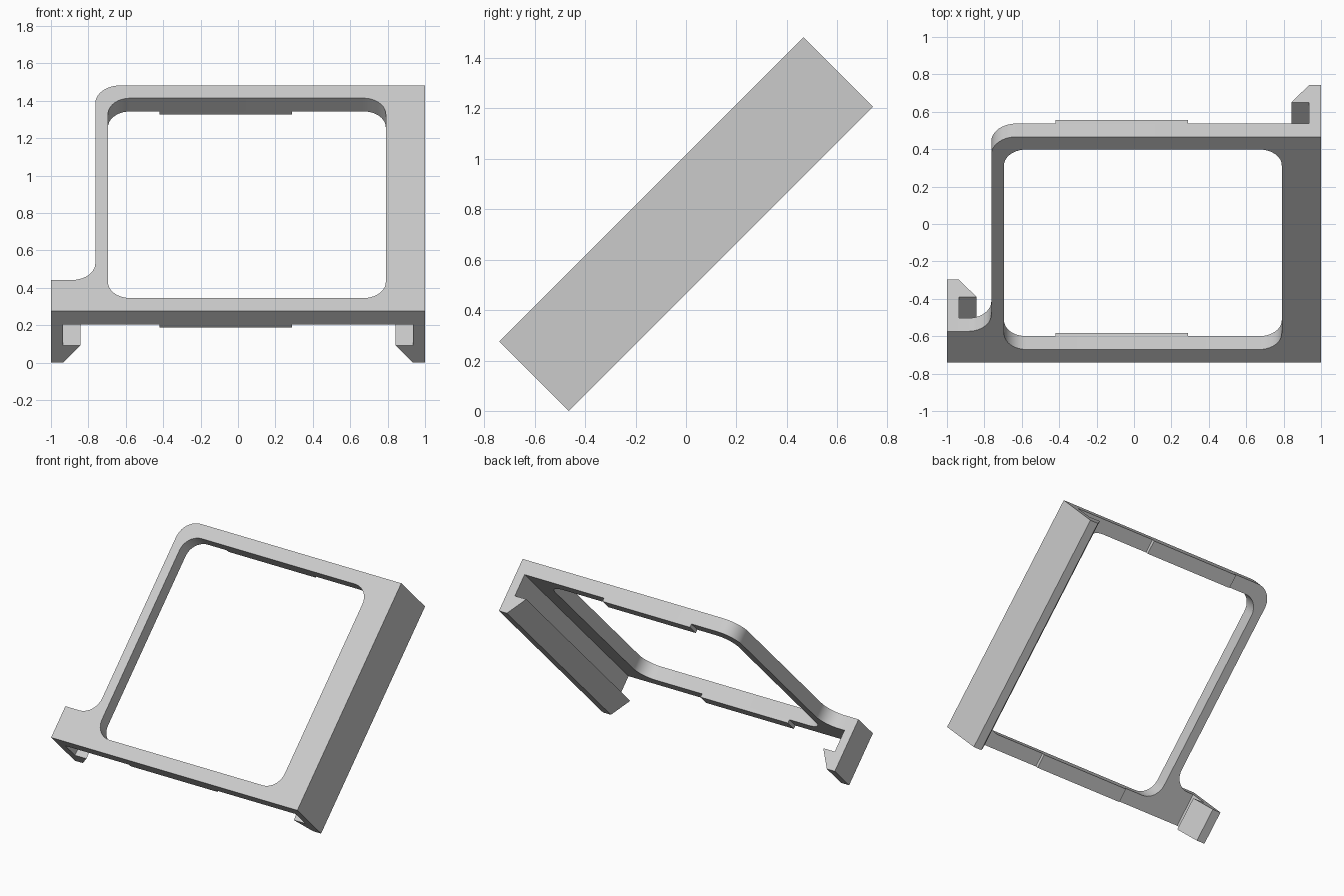
import bpy, bmesh
from math import radians, sin, cos, pi
from mathutils import Vector, Matrix

cube = bpy.data.objects.get("Cube")
if cube:
    bpy.data.objects.remove(cube, do_unlink=True)

LENGTH = 1.706    # frame size along the slope
TAB = 0.235       # length of the small left tab
SHEET = 0.10      # thickness of the flat frame
DEPTH = 0.39      # full depth including hooks
TILT = Matrix.Translation((0, -0.74, 0.276)) @ Matrix.Rotation(radians(45), 4, 'X')

grey = bpy.data.materials.new("light grey plastic")
grey.use_nodes = True
grey.diffuse_color = (0.6, 0.6, 0.6, 1)
grey.node_tree.nodes["Principled BSDF"].inputs["Base Color"].default_value = (0.6, 0.6, 0.6, 1)


def rounded(corners, steps=10):
    """Closed outline from (x, y, radius) square corners."""
    pts = []
    for i, (x, y, r) in enumerate(corners):
        p = Vector((x, y))
        if r == 0:
            pts.append(p)
            continue
        a = (Vector(corners[i - 1][:2]) - p).normalized()
        b = (Vector(corners[(i + 1) % len(corners)][:2]) - p).normalized()
        centre = p + r * (a + b)
        for k in range(steps + 1):
            t = k / steps * pi / 2
            pts.append(centre - r * (b * cos(t) + a * sin(t)))
    return pts


def extrude(name, loops, place, offset):
    """Fill outlines (later loops are holes), extrude by offset and tilt into place."""
    bm = bmesh.new()
    edges = []
    for loop in loops:
        vs = [bm.verts.new(place(*p)) for p in loop]
        edges += [bm.edges.new((vs[i - 1], vs[i])) for i in range(len(vs))]
    bmesh.ops.triangle_fill(bm, edges=edges, use_beauty=True)
    result = bmesh.ops.extrude_face_region(bm, geom=bm.faces[:], use_keep_orig=True)
    moved = [g for g in result["geom"] if isinstance(g, bmesh.types.BMVert)]
    bmesh.ops.translate(bm, verts=moved, vec=offset)
    bmesh.ops.recalc_face_normals(bm, faces=bm.faces[:])
    bm.transform(TILT)
    mesh = bpy.data.meshes.new(name)
    bm.to_mesh(mesh)
    bm.free()
    mesh.materials.append(grey)
    obj = bpy.data.objects.new(name, mesh)
    bpy.context.collection.objects.link(obj)
    bpy.ops.object.select_all(action='DESELECT')
    obj.select_set(True)
    bpy.context.view_layer.objects.active = obj
    bpy.ops.object.shade_smooth_by_angle()


# Flat frame with rounded opening and side tab
outline = rounded([(-1, 0, 0), (1, 0, 0), (1, LENGTH, 0), (-0.763, LENGTH, 0.135),
                   (-0.763, TAB, 0.125), (-1, TAB, 0)])
opening = rounded([(-0.695, 0.098, 0.12), (0.79, 0.098, 0.12),
                   (0.79, 1.61, 0.12), (-0.695, 1.61, 0.12)])
extrude("frame", [outline, opening], lambda x, u: (x, u, 0), (0, 0, -SHEET))

# Raised pads behind the lower and upper rails
for name, low, high in (("lower_pad", 0, 0.098), ("upper_pad", 1.61, LENGTH)):
    pad = [(-0.42, low), (0.29, low), (0.29, high), (-0.42, high)]
    extrude(name, [pad], lambda x, u: (x, u, -SHEET), (0, 0, -0.025))

# Clip hooks: a wall with a bevelled inward lip
hook = [(1, SHEET), (1, DEPTH), (0.935, DEPTH), (0.842, 0.26), (0.935, 0.26), (0.935, SHEET)]
for name, side, run in (("left_hook", 1, LENGTH), ("right_hook", -1, TAB)):
    extrude(name, [hook], lambda x, w: (side * x, 0, -w), (0, run, 0))
